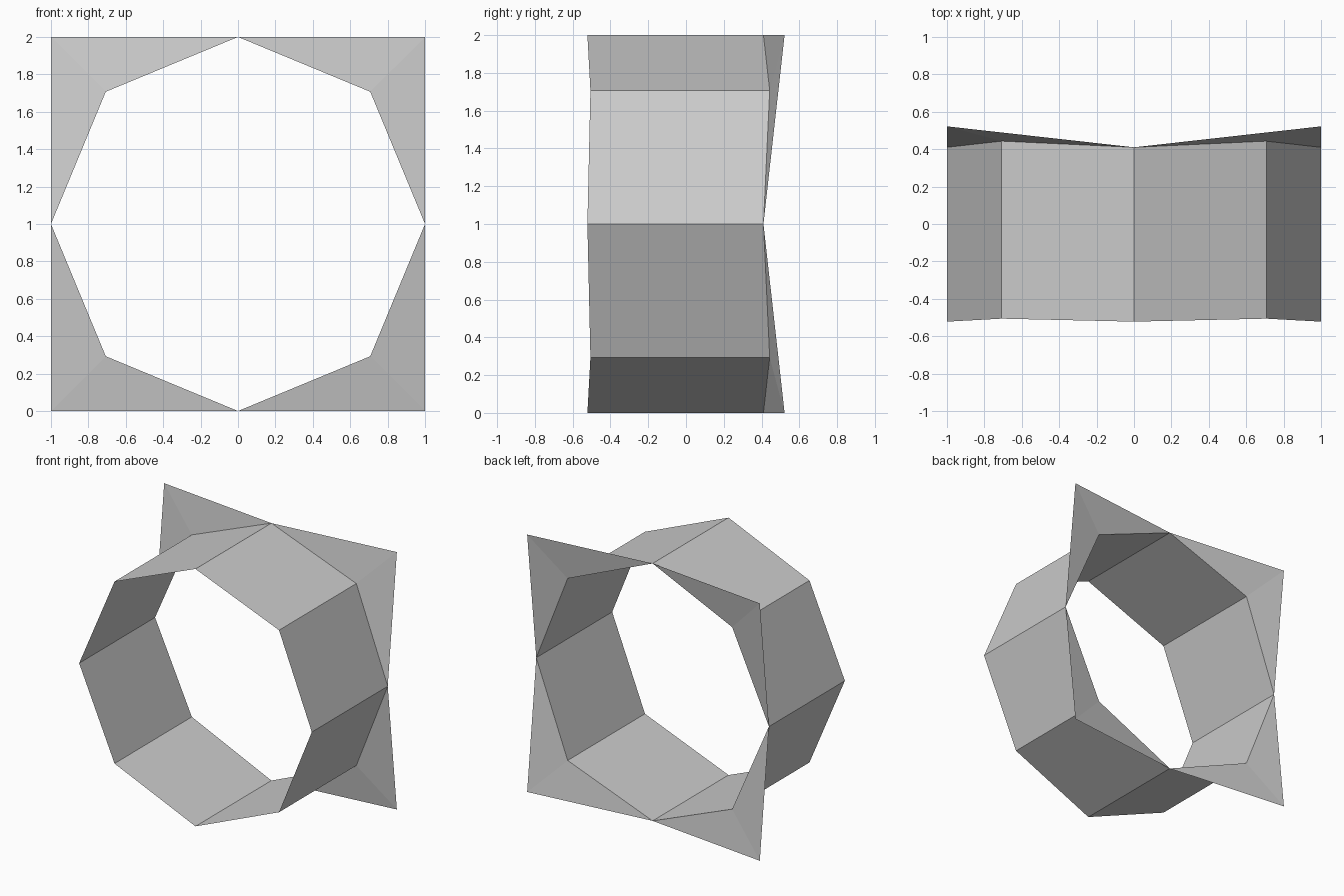
import bpy, bmesh
from math import cos, sin, pi

if "Cube" in bpy.data.objects:
    bpy.data.objects.remove(bpy.data.objects["Cube"])


def mesh_object(name, bm):
    bmesh.ops.remove_doubles(bm, verts=bm.verts, dist=1e-4)
    bmesh.ops.recalc_face_normals(bm, faces=bm.faces)
    mesh = bpy.data.meshes.new(name)
    bm.to_mesh(mesh)
    bm.free()
    obj = bpy.data.objects.new(name, mesh)
    bpy.context.collection.objects.link(obj)
    return obj


def rim(i, back):
    # rim points alternate slightly in depth between axis and diagonal corners
    y = (0.41, 0.443)[i % 2] if back else (-0.522, -0.506)[i % 2]
    return (cos(i * pi / 4), y, 1 + sin(i * pi / 4))


# octagonal open tube
bm = bmesh.new()
front = [bm.verts.new(rim(i, False)) for i in range(8)]
back = [bm.verts.new(rim(i, True)) for i in range(8)]
for i in range(8):
    j = (i + 1) % 8
    bm.faces.new((front[i], front[j], back[j], back[i]))
mesh_object("octagonal_tube", bm)

# back flange: four corners flaring from the octagon out to a square
bm = bmesh.new()
for i in (1, 3, 5, 7):
    a, d, b = (bm.verts.new(rim(k, True)) for k in (i - 1, i, i + 1))
    x, _, z = rim(i, True)
    c = bm.verts.new((1 if x > 0 else -1, 0.522, 2 if z > 1 else 0))
    bm.faces.new((a, c, d))
    bm.faces.new((d, c, b))
mesh_object("square_flange", bm)
